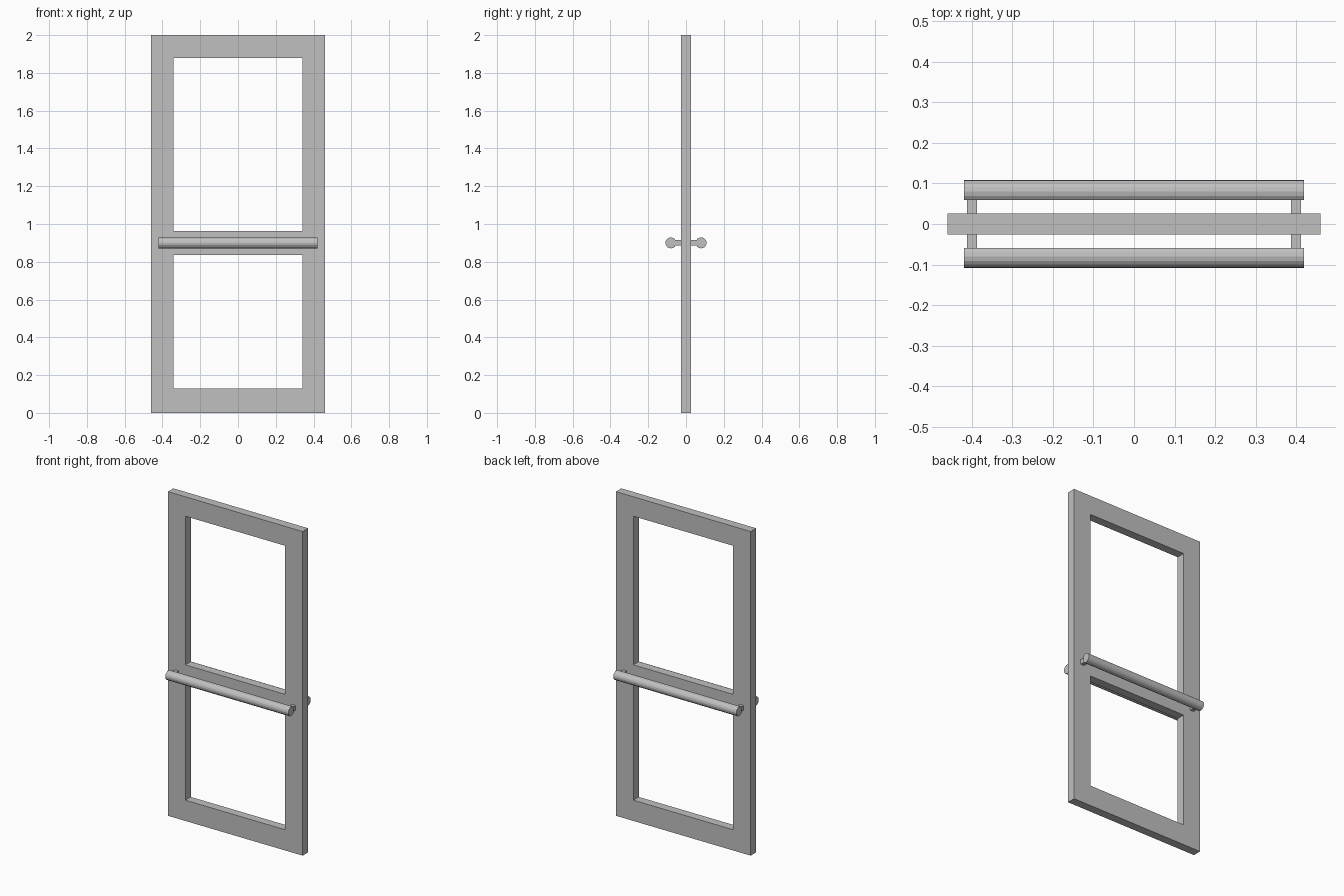
import bpy, bmesh, math
from mathutils import Matrix

cube = bpy.data.objects.get("Cube")
if cube:
    bpy.data.objects.remove(cube, do_unlink=True)

grey = bpy.data.materials.new("light grey")
grey.use_nodes = True
colour = (0.53, 0.53, 0.53, 1)
grey.diffuse_color = colour
grey.node_tree.nodes["Principled BSDF"].inputs["Base Color"].default_value = colour

HALF_T = 0.0265   # half thickness of the door leaf
BAR_Y = 0.08      # distance of the handle bar axis from the door centre
BAR_R = 0.029
BAR_Z = 0.90


def finish(name, bm):
    bmesh.ops.recalc_face_normals(bm, faces=bm.faces)
    mesh = bpy.data.meshes.new(name)
    bm.to_mesh(mesh)
    bm.free()
    mesh.materials.append(grey)
    obj = bpy.data.objects.new(name, mesh)
    bpy.context.collection.objects.link(obj)
    return obj


def extrude(bm, faces, offset):
    geom = bmesh.ops.extrude_face_region(bm, geom=faces)["geom"]
    verts = [g for g in geom if isinstance(g, bmesh.types.BMVert)]
    bmesh.ops.translate(bm, verts=verts, vec=offset)


# Door frame: a grid of panels with the two window openings left out
xs = (-0.46, -0.341, 0.341, 0.46)
zs = (0, 0.128, 0.837, 0.963, 1.88, 2)
bm = bmesh.new()
grid = [[bm.verts.new((x, -HALF_T, z)) for x in xs] for z in zs]
for j in range(len(zs) - 1):
    for i in range(len(xs) - 1):
        if i == 1 and j in (1, 3):
            continue
        bm.faces.new((grid[j][i], grid[j][i + 1], grid[j + 1][i + 1], grid[j + 1][i]))
extrude(bm, bm.faces[:], (0, 2 * HALF_T, 0))
bmesh.ops.dissolve_limit(bm, angle_limit=0.01, verts=bm.verts, edges=bm.edges)
finish("door_frame", bm)

# Push bars with a flat inner side, and their brackets, on both faces
for side, sy in (("front", -1), ("back", 1)):
    bm = bmesh.new()
    ring = []
    for k in range(-6, 7):
        a = k * math.pi / 8
        y = sy * (BAR_Y + BAR_R * math.cos(a))
        ring.append(bm.verts.new((-0.42, y, BAR_Z + BAR_R * math.sin(a))))
    extrude(bm, [bm.faces.new(ring)], (0.84, 0, 0))
    finish(side + "_push_bar", bm)

    inner = BAR_Y - BAR_R * math.cos(math.pi / 4)
    for hand, sx in (("left", 1), ("right", -1)):
        bm = bmesh.new()
        place = Matrix.Translation((sx * 0.40, sy * (HALF_T + inner) / 2, BAR_Z))
        size = Matrix.Diagonal((0.025, inner - HALF_T, 0.028, 1))
        bmesh.ops.create_cube(bm, size=1, matrix=place @ size)
        finish(f"{side}_{hand}_bracket", bm)
